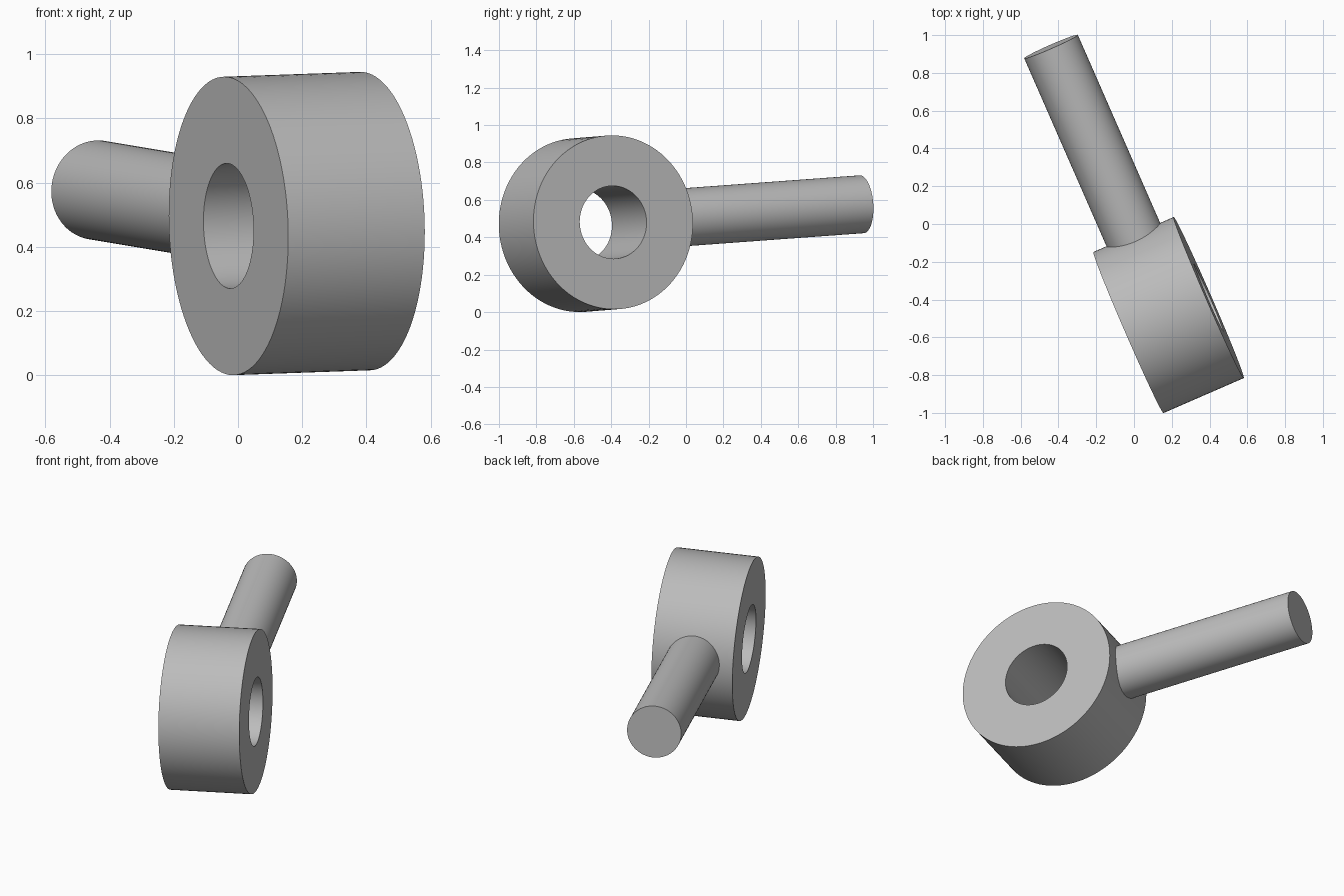
import bpy, bmesh, math
from mathutils import Vector, Matrix

cube = bpy.data.objects.get("Cube")
if cube:
    bpy.data.objects.remove(cube, do_unlink=True)

# Main dimensions
CENTRE = Vector((0.183, -0.482, 0.4725))
RING_R, HOLE_R, HALF_WIDTH = 0.465, 0.195, 0.232
ROD_R, ROD_START, ROD_END = 0.155, 0.33, 1.555
SEGMENTS = 96

# Shared tilted frame: x along the ring axis, y along the rod
axis = Vector((0.425, 0.185, 0.015)).normalized()
rod = Vector((-0.625, 1.42, 0.104))
rod = (rod - axis * rod.dot(axis)).normalized()
frame = Matrix((axis, rod, axis.cross(rod))).transposed().to_4x4()
frame.translation = CENTRE

grey = bpy.data.materials.new("grey metal")
grey.use_nodes = True
colour = (0.5, 0.5, 0.5, 1)
grey.diffuse_color = colour
grey.node_tree.nodes["Principled BSDF"].inputs["Base Color"].default_value = colour


def lathe(name, profile, direction, closed):
    """Spin (along, radius) points around the given frame axis."""
    bm = bmesh.new()
    verts = [bm.verts.new((a, r, 0)) for a, r in profile]
    edges = [bm.edges.new(pair) for pair in zip(verts, verts[1:])]
    if closed:
        edges.append(bm.edges.new((verts[-1], verts[0])))
    bmesh.ops.spin(bm, geom=verts + edges, cent=(0, 0, 0), axis=(1, 0, 0),
                   angle=math.tau, steps=SEGMENTS)
    bmesh.ops.remove_doubles(bm, verts=bm.verts, dist=0.0001)
    bmesh.ops.recalc_face_normals(bm, faces=bm.faces)
    turn = Vector((1, 0, 0)).rotation_difference(direction).to_matrix().to_4x4()
    bm.transform(turn)
    mesh = bpy.data.meshes.new(name)
    bm.to_mesh(mesh)
    bm.free()
    mesh.materials.append(grey)
    obj = bpy.data.objects.new(name, mesh)
    obj.matrix_world = frame
    bpy.context.collection.objects.link(obj)
    bpy.ops.object.select_all(action="DESELECT")
    obj.select_set(True)
    bpy.context.view_layer.objects.active = obj
    bpy.ops.object.shade_smooth_by_angle(angle=math.radians(30))
    return obj


# Thick ring with a through hole
lathe("ring", [(-HALF_WIDTH, HOLE_R), (HALF_WIDTH, HOLE_R),
               (HALF_WIDTH, RING_R), (-HALF_WIDTH, RING_R)],
      Vector((1, 0, 0)), True)

# Round rod set into the rim of the ring
lathe("rod", [(ROD_START, 0), (ROD_START, ROD_R), (ROD_END, ROD_R), (ROD_END, 0)],
      Vector((0, 1, 0)), False)
